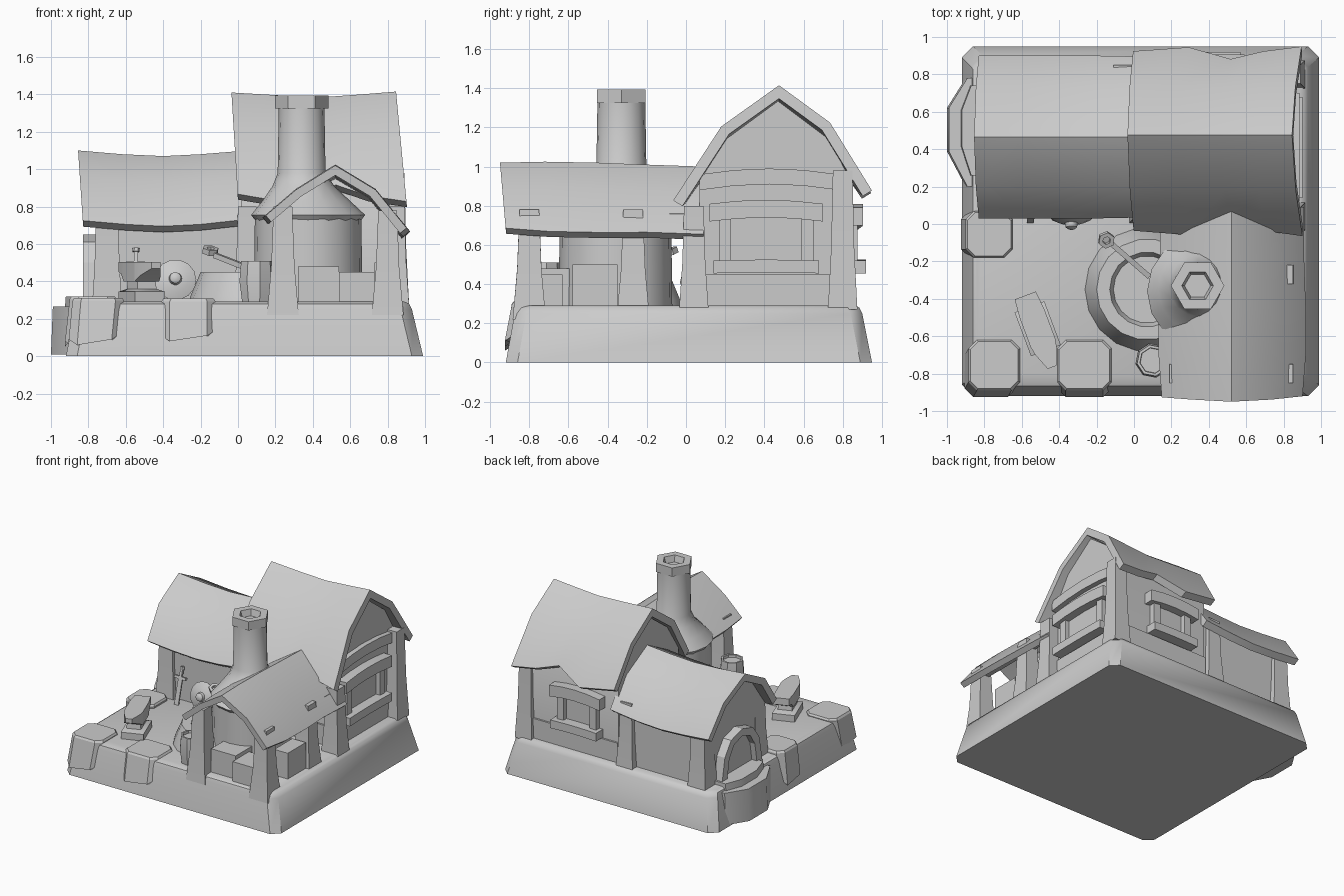
import bpy, bmesh
from math import sin, cos, pi, radians, atan2
from mathutils import Vector

if "Cube" in bpy.data.objects:
    bpy.data.objects.remove(bpy.data.objects["Cube"])


def mesh(name, verts, faces, angle=32):
    me = bpy.data.meshes.new(name)
    me.from_pydata([tuple(v) for v in verts], [], faces)
    bm = bmesh.new()
    bm.from_mesh(me)
    bmesh.ops.recalc_face_normals(bm, faces=bm.faces[:])
    for f in bm.faces:
        f.smooth = True
    for e in bm.edges:
        e.smooth = e.calc_face_angle(0) < radians(angle)
    bm.to_mesh(me)
    bm.free()
    ob = bpy.data.objects.new(name, me)
    bpy.context.collection.objects.link(ob)
    return ob


def loft(name, rings, angle=32):
    n, verts, faces = len(rings[0]), [v for r in rings for v in r], []
    for k in range(len(rings) - 1):
        a, b = k * n, (k + 1) * n
        faces += [(a + i, a + (i + 1) % n, b + (i + 1) % n, b + i) for i in range(n)]
    faces += [tuple(range(n)), tuple(range(len(verts) - n, len(verts)))]
    return mesh(name, verts, faces, angle)


def rect(x0, x1, y0, y1, z):
    return [(x0, y0, z), (x1, y0, z), (x1, y1, z), (x0, y1, z)]


def circ(cx, cy, z, r, n, ph=0.0):
    return [(cx + r * cos(2 * pi * i / n + ph), cy + r * sin(2 * pi * i / n + ph), z) for i in range(n)]


def octo(x0, x1, y0, y1, z, c):
    return [(x0 + c, y0, z), (x1 - c, y0, z), (x1, y0 + c, z), (x1, y1 - c, z),
            (x1 - c, y1, z), (x0 + c, y1, z), (x0, y1 - c, z), (x0, y0 + c, z)]


def box(name, x0, x1, y0, y1, z0, z1):
    return loft(name, [rect(x0, x1, y0, y1, z0), rect(x0, x1, y0, y1, z1)])


def post(name, x, y, z0, z1, w0, w1):
    rings = []
    for t, w in ((0, w0), (0.45, w0 * 0.35 + w1 * 0.65), (1, w1)):
        rings.append(rect(x - w, x + w, y - w, y + w, z0 + t * (z1 - z0)))
    return loft(name, rings)


def roof(name, prof, stations, axis, thick=0.055):
    """Bent roof sheet: prof = 5 (across, z) points, stations = (eave pos, ridge pos, sag, eave stretch)."""
    p = [Vector(q) for q in prof]
    hi, lo = p[2].y, min(p[0].y, p[4].y)
    rings = []
    for pe, pr, dz, dw in stations:
        o = list(p)
        o[0], o[4] = p[1] + (p[0] - p[1]) * (1 + dw), p[3] + (p[4] - p[3]) * (1 + dw)
        inner = []
        for i in range(5):
            d1 = (o[max(i, 1)] - o[max(i, 1) - 1]).normalized()
            d2 = (o[min(i, 3) + 1] - o[min(i, 3)]).normalized()
            t = (d1 + d2).normalized()
            inner.append(o[i] + Vector((t.y, -t.x)) * thick / max(t.dot(d1), 0.5))
        ring = []
        for q in o + inner[::-1]:
            s = pe + (pr - pe) * (q.y - lo) / (hi - lo)
            ring.append((s, q.x, q.y + dz) if axis == 'x' else (q.x, s, q.y + dz))
        rings.append(ring)
    return loft(name, rings)


def prism_x(name, prof, x0, x1):
    return loft(name, [[(x, y, z) for y, z in prof] for x in (x0, x1)])


def beam(name, axis, out0, out1, u0, u1, z0, z1, rise):
    """Bowed beam on a wall whose normal is the given axis."""
    rings = []
    for t in (0, 0.25, 0.5, 0.75, 1):
        u, r = u0 + (u1 - u0) * t, rise * (1 - (2 * t - 1) ** 2)
        sec = [(out0, z0 + r), (out1, z0 + r), (out1, z1 + r), (out0, z1 + r)]
        rings.append([(o, u, z) if axis == 'x' else (u, o, z) for o, z in sec])
    return loft(name, rings)


def window(name, axis, w, u0, u1, z0, z1):
    beam(name + "_pane", axis, w - 0.02, w + 0.008, u0, u1, z0, z1, 0)
    for k, (a, b) in enumerate(((u0, u0 + 0.06), (u1 - 0.06, u1))):
        beam(f"{name}_jamb_{k}", axis, w - 0.02, w + 0.045, a, b, z0, z1, 0)
    beam(name + "_lintel", axis, w - 0.02, w + 0.075, u0 - 0.05, u1 + 0.05, z1 - 0.02, z1 + 0.07, 0.02)
    beam(name + "_sill", axis, w - 0.02, w + 0.09, u0 - 0.03, u1 + 0.03, z0 - 0.055, z0 + 0.01, 0.005)


# Ground block
loft("base", [octo(-0.92, 0.99, -0.92, 0.95, 0, 0.06), octo(-0.87, 0.93, -0.875, 0.9, 0.25, 0.06),
              octo(-0.86, 0.915, -0.865, 0.885, 0.28, 0.06), octo(-0.84, 0.89, -0.845, 0.865, 0.292, 0.06)], 40)

# Main house walls, roof, corner posts
prism_x("main_walls", [(.07, .28), (.07, .93), (.19, 1.13), (.47, 1.335), (.73, 1.14), (.83, .95), (.83, .28)], 0.02, 0.81)
box("main_plinth", 0.02, 0.83, 0.055, 0.845, 0.28, 0.45)
roof("main_roof", [(-.06, .83), (.18, 1.2), (.475, 1.41), (.735, 1.22), (.945, .88)],
     [(0.0, -0.035, 0, -.1), (0.3, 0.22, -.015, .0), (0.54, 0.45, -.025, -.3), (0.7, 0.66, -.01, -.1), (0.9, 0.845, 0.005, 0.02)], 'x')
for k, (x, y) in enumerate(((0.84, 0.04), (0.84, 0.8), (0.05, 0.08), (-0.06, 0.8))):
    post(f"main_post_{k}", x, y, 0.27, 0.98 if y > .5 and x > .5 else 0.8, 0.075, 0.05)
beam("gable_beam", 'x', 0.79, 0.85, 0.07, 0.78, 0.88, 0.96, 0.03)
window("side_window", 'x', 0.81, 0.17, 0.65, 0.51, 0.74)
window("rear_window", 'y', 0.83, 0.19, 0.54, 0.51, 0.72)

# Lower cottage wing
prism_x("wing_walls", [(.1, .28), (.1, .75), (.21, .91), (.465, 1.03), (.7, .91), (.82, .75), (.82, .28)], -0.76, 0.05)
roof("wing_roof", [(.03, .715), (.2, .95), (.465, 1.09), (.73, .95), (.9, .715)],
     [(-.83, -.855, .01, 0), (-.6, -.62, -.01, 0), (-.4, -.4, -.02, 0), (-.2, -.2, -.01, 0), (.05, .05, .01, -.03)], 'x')
for k, y in enumerate((0.14, 0.79)):
    post(f"wing_post_{k}", -0.70, y, 0.27, 0.73, 0.08, 0.06)

# Arched doorway on the left wall
arch = [(.21, .29), (.25, .5), (.33, .61), (.47, .65), (.61, .61), (.69, .5), (.73, .29)]
inner = [(.47 + (y - .47) * .74, .29 + (z - .29) * .84) for y, z in arch]
prism_x("door", inner, -0.785, -0.74)
nv = len(arch)
fv = [(x, y, z) for x in (-0.74, -0.83) for prof in (arch, inner) for y, z in prof]
ff = []
for i in range(nv - 1):
    for a, b in ((0, nv), (nv, 3 * nv), (3 * nv, 2 * nv), (2 * nv, 0)):
        ff.append((a + i, a + i + 1, b + i + 1, b + i))
for e in (0, nv - 1):
    ff.append((e, nv + e, 3 * nv + e, 2 * nv + e))
mesh("door_arch", fv, ff, 20)


def step(name, out, y0, y1, z0, z1):
    m, h = (y0 + y1) / 2, (y1 - y0) / 2
    shape = [(-0.78, y1), (out * .3 - .6, y1), (out, m + h * .45), (out, m - h * .35), (out * .3 - .6, y0), (-0.78, y0)]
    loft(name, [[(x, y, z0) for x, y in shape], [(x * .99, y, z1) for x, y in shape]])


step("lower_step", -1.0, 0.2, 0.78, 0.01, 0.265)
step("upper_step", -0.93, 0.26, 0.74, 0.2, 0.32)

# Open smithy shelter
roof("shelter_roof", [(.14, .745), (.31, .89), (.52, 1.02), (.735, .89), (.91, .675)],
     [(-.92, -.95, 0, -.05), (-.7, -.72, .005, .05), (-.45, -.45, .0, .05), (-.2, -.2, -.01, 0), (.09, .09, -.02, 0)], 'y', 0.045)
for k, (x, y, z) in enumerate(((.24, -.80, .8), (.80, -.80, .78), (.80, -.27, .78))):
    post(f"shelter_post_{k}", x, y, 0.22, z, 0.085, 0.05)
box("shelter_side_beam", 0.77, 0.83, -0.84, 0.08, 0.71, 0.76)
for k, b in enumerate(((.32, .54, -.8, -.58, .48), (.54, .73, -.84, -.63, .45), (.73, .85, -.58, -.35, .5))):
    box(f"crate_{k}", *b[:4], 0.28, b[4])

# Furnace, hood and chimney
fx, fy, cx, cy = 0.375, -0.36, 0.34, -0.33
loft("furnace", [circ(fx, fy, 0.28, .29, 20), circ(fx, fy, 0.74, .285, 20)])
loft("chimney", [circ(fx, fy, 0.71, .27, 16), circ(fx, fy, 0.755, .305, 16), circ(fx - .01, fy + .01, .83, .235, 16),
                 circ(cx + .01, cy, 0.91, .165, 16), circ(cx, cy, 0.98, .128, 16), circ(cx, cy, 1.34, .122, 16)], 40)
loft("chimney_cap", [circ(cx, cy, z, r, 6) for z, r in ((1.325, .143), (1.395, .143), (1.395, .085), (1.345, .07))])
hx, hy = 0.07, -0.35
loft("hearth_basin", [circ(hx, hy, z, r, 18) for z, r in ((.28, .335), (.32, .325), (.45, .27), (.45, .2), (.40, .18))])

# Poker with a ring end resting on the hearth
a, b = Vector((-0.15, -0.08, 0.55)), Vector((0.08, -0.28, 0.46))
d = (b - a).normalized()
s = d.cross(Vector((0, 0, 1))).normalized() * 0.014
u = s.cross(d).normalized() * 0.014
loft("poker_rod", [[p + s + u, p - s + u, p - s - u, p + s - u] for p in (a + d * .04, b)])
ring = loft("poker_ring", [circ(0, 0, z, r, 6) for z, r in ((0, .022), (0, .045), (.03, .045), (.03, .022), (0.01, .02))])
ring.location, ring.rotation_euler = a, (radians(20), 0, 0.4)

# Quench barrel
loft("barrel", [circ(.1, -.73, z, r, 8, .2) for z, r in ((.28, .078), (.4, .094), (.51, .085), (.51, .07), (.49, .068))], 20)

# Anvil, modelled along local x
rings = [rect(-l, l, -w, w, z) for z, l, w in ((.28, .125, .085), (.345, .125, .085), (.36, .08, .055), (.41, .075, .05))]
parts = [loft("anvil_foot", rings),
         loft("anvil_top", [[(x, -w, z), (x, w, z), (x, w, .505), (x, -w, .505)]
                            for x, w, z in ((-.22, .025, .47), (-.13, .06, .43), (-.08, .07, .4), (.09, .07, .4), (.14, .065, .44), (.19, .06, .45))], 10)]
for p in parts:
    p.location, p.rotation_euler = (-.515, -.56, 0), (0, 0, atan2(-.4, .15) + pi)

# Shield leaning on the wing wall
shield = loft("shield", [circ(0, 0, z, r, 14) for z, r in ((0, .105), (.015, .112), (.035, .07), (.042, .035), (.065, .03), (.075, .015))], 35)
shield.location, shield.rotation_euler = (-.335, .045, .405), (radians(76), 0, 0)

# Sword leaning on the wing wall
sword = [box("sword_blade", -.018, .018, -.006, .006, 0, .2), box("sword_guard", -.05, .05, -.012, .012, .2, .22),
         box("sword_grip", -.01, .01, -.01, .01, .22, .28), loft("sword_pommel", [circ(0, 0, .275, .02, 6), circ(0, 0, .295, .018, 6)])]
for p in sword:
    p.location, p.rotation_euler = (-.555, .01, .29), (radians(-12), radians(2), 0)


# Boulders set into the rim of the ground block
def stone(name, x0, x1, y0, y1, top, low, dx, dy):
    a = octo(x0, x1, y0, y1, top, 0.045)
    c = Vector(((x0 + x1) / 2, (y0 + y1) / 2))
    b = [(x + dx, y + dy, low + 0.03 * (i % 3)) for i, (x, y, z) in enumerate(a)]
    loft(name, [b, [(x, y, z - .015) for x, y, z in a],
                [(c.x + (x - c.x) * .93, c.y + (y - c.y) * .93, z) for x, y, z in a]], 20)


stone("corner_stone", -.885, -.61, -.89, -.62, .312, .06, -.02, -.035)
stone("front_stone", -.41, -.12, -.89, -.62, .308, .08, .0, -.035)
stone("side_stone", -.9, -.65, -.18, .07, .32, .05, -.025, 0)
